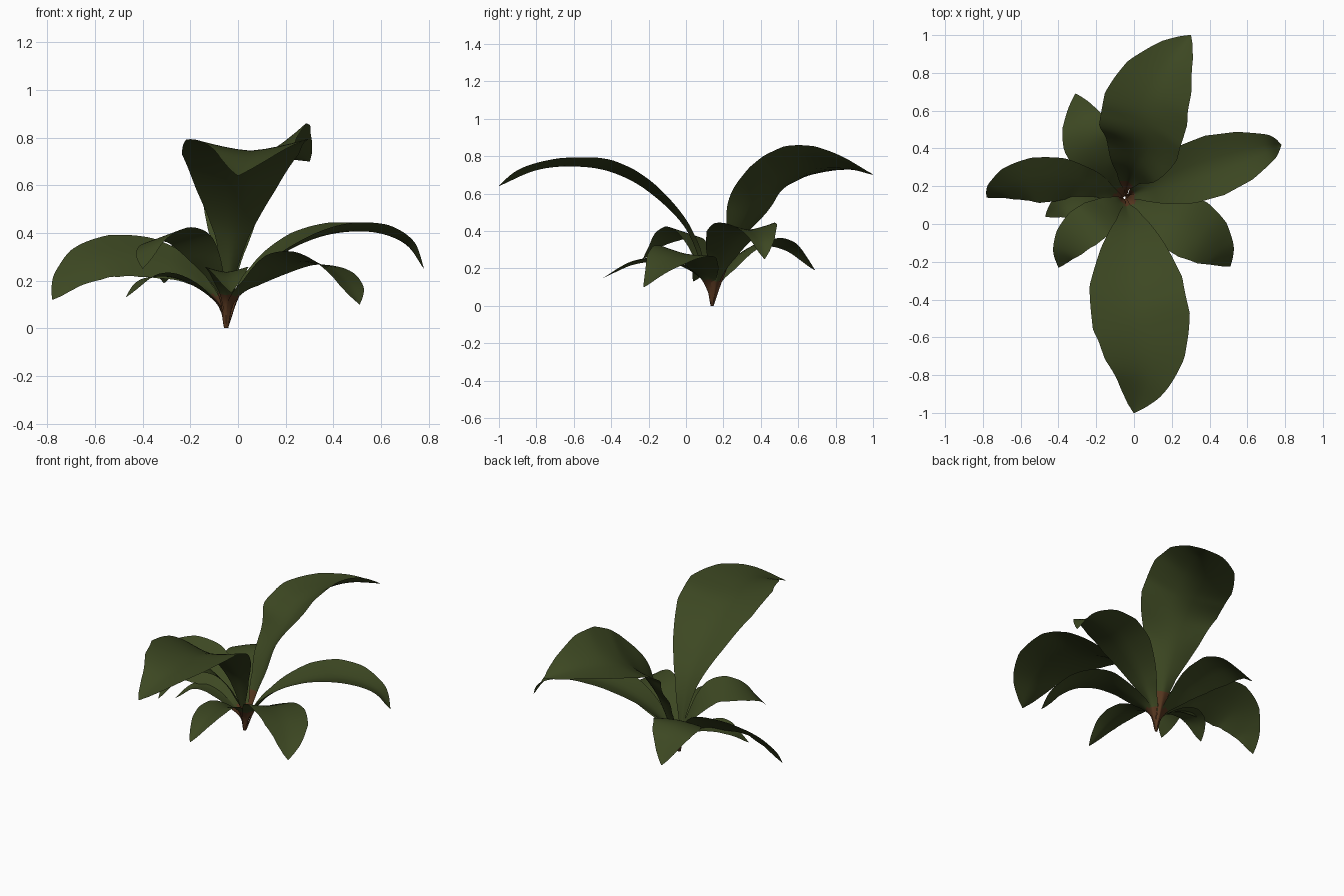
import bpy, math
from mathutils import Vector

if "Cube" in bpy.data.objects:
    bpy.data.objects.remove(bpy.data.objects["Cube"])

BASE = Vector((-0.05, 0.14, 0.0))


def material(name, rgb):
    m = bpy.data.materials.new(name)
    m.diffuse_color = (*rgb, 1)
    m.use_nodes = True
    m.node_tree.nodes["Principled BSDF"].inputs["Base Color"].default_value = m.diffuse_color
    return m


GREEN = material("leaf green", (0.046, 0.064, 0.016))
BROWN = material("reddish stalk", (0.095, 0.038, 0.014))

# Half-width along the leaf: slim stalk, broad blade, pointed tip
PROFILE = [(0, .03), (.12, .07), (.25, .27), (.4, .64), (.55, .95),
           (.68, 1), (.8, .81), (.92, .4), (.97, .18), (1, 0.01)]


def width_at(u):
    for (a, wa), (b, wb) in zip(PROFILE, PROFILE[1:]):
        if u <= b:
            t = (u - a) / (b - a)
            return wa + (wb - wa) * t
    return 0.01


def spline(pts, steps=10):
    """Smooth path through all the given points."""
    p = [pts[0] * 2 - pts[1]] + pts + [pts[-1] * 2 - pts[-2]]
    out = []
    for i in range(1, len(p) - 2):
        a, b, c, d = p[i - 1:i + 3]
        for k in range(steps):
            t = k / steps
            out.append(0.5 * (2 * b + (c - a) * t + (2 * a - 5 * b + 4 * c - d) * t * t
                              + (3 * b - a - 3 * c + d) * t ** 3))
    return out + [pts[-1]]


def leaf(name, path, half, fold=0.1, roll=0, power=1.0, stalk=0.15):
    """Sweep a folded cross-section along an arching midrib."""
    pts = [Vector(p) for p in path]
    out_dir = Vector((pts[-1].x - BASE.x, pts[-1].y - BASE.y, 0)).normalized()
    line = spline([BASE + out_dir * 0.008] + pts)
    dist = [0.0]
    for a, b in zip(line, line[1:]):
        dist.append(dist[-1] + (b - a).length)
    n, cols = len(line), 9
    verts, faces = [], []
    for i, p in enumerate(line):
        u = dist[i] / dist[-1]
        tan = (line[min(i + 1, n - 1)] - line[max(i - 1, 0)]).normalized()
        side = tan.cross(Vector((0, 0, 1))).normalized()
        nor = side.cross(tan)
        ang = math.radians(roll) * min(1, u * 2.5)
        s2 = side * math.cos(ang) + nor * math.sin(ang)
        n2 = nor * math.cos(ang) - side * math.sin(ang)
        w = half * width_at(u ** power)
        f = fold + 0.6 * max(0, 1 - u * 4)      # stalk is channelled
        for j in range(cols):
            s = -1 + 2 * j / (cols - 1)
            verts.append(p + s2 * (w * s) + n2 * (w * f * abs(s) ** 1.4))
    for i in range(n - 1):
        for j in range(cols - 1):
            a = i * cols + j
            faces.append((a, a + 1, a + cols + 1, a + cols))
    me = bpy.data.meshes.new(name)
    me.from_pydata(verts, [], faces)
    me.materials.append(GREEN)
    me.materials.append(BROWN)
    for f in me.polygons:
        f.use_smooth = True
        f.material_index = 1 if (f.center - BASE).length < stalk else 0
    ob = bpy.data.objects.new(name, me)
    bpy.context.collection.objects.link(ob)
    return ob


# Two tall leaves
leaf("front_tall_leaf", [(-.04, .10, .15), (-.02, 0, .41), (0, -.2, .61), (.02, -.4, .715),
                         (.05, -.6, .745), (.05, -.8, .725), (0, -1, .64)], .26, .2, stalk=.18)
leaf("back_tall_leaf", [(-.04, .2, .15), (-.01, .3, .40), (.035, .41, .58), (.065, .53, .68),
                        (.11, .68, .73), (.195, .85, .735), (.3, 1, .70)],
     .245, .28, 18, .97, stalk=.23)

# Arching side leaves
leaf("right_leaf", [(.02, .17, .16), (.15, .215, .29), (.35, .285, .385), (.55, .35, .405),
                    (.70, .40, .355), (.78, .42, .25)], .165, .25, 0, .8)
leaf("left_leaf", [(-.09, .15, .12), (-.22, .2, .24), (-.4, .23, .305), (-.57, .22, .30),
                   (-.70, .18, .225), (-.78, .14, .12)], .15, -.05, 36, .88)
leaf("back_left_leaf", [(-.08, .18, .13), (-.16, .3, .28), (-.24, .43, .35), (-.28, .56, .325),
                        (-.31, .69, .19)], .14, -.1, 10, .8)
leaf("front_right_leaf", [(-.01, .12, .12), (.1, .075, .21), (.23, .01, .275), (.355, -.06, .265),
                          (.45, -.14, .2), (.51, -.225, .1)], .165, .1, 10, .78)

# Short inner and lower leaves
leaf("front_left_leaf", [(-.07, .12, .15), (-.13, .08, .28), (-.21, .02, .38), (-.3, -.05, .39),
                         (-.37, -.14, .345), (-.4, -.23, .25)], .115, .0, -15, .85)
leaf("low_left_leaf", [(-.08, .135, .09), (-.17, .13, .17), (-.28, .12, .215), (-.38, .095, .205),
                       (-.47, .04, .13)], .085, .1, -5, .8)
leaf("low_front_leaf", [(-.05, .1, .12), (-.05, .0, .2), (-.05, -.12, .235), (-.04, -.28, .22),
                        (-.03, -.44, .15)], .09, .25, 0, .85)
